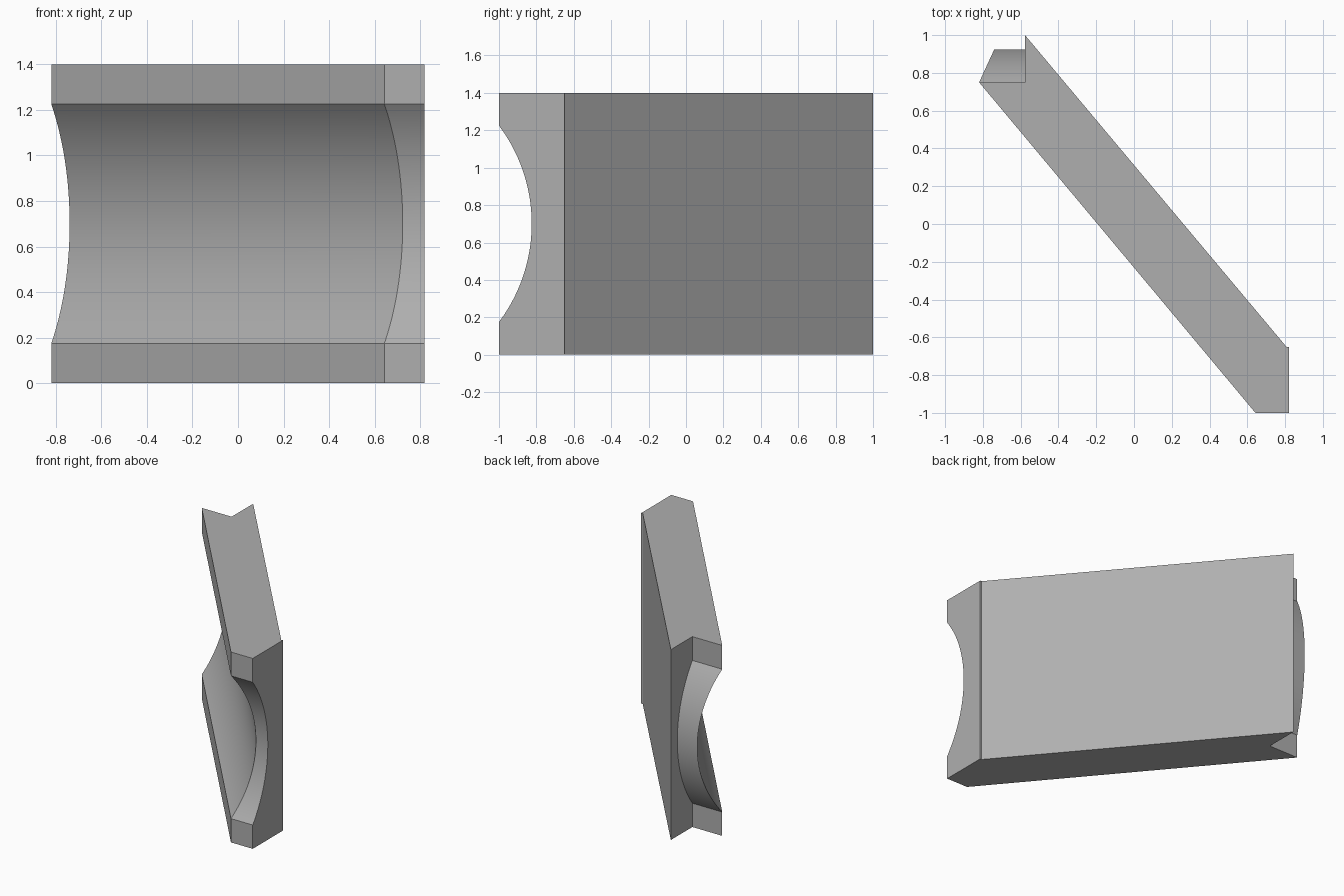
import bpy
import bmesh
import math

if "Cube" in bpy.data.objects:
    bpy.data.objects.remove(bpy.data.objects["Cube"])

HEIGHT = 1.4
RADIUS = 0.875             # radius of the scooped front
HALF_ANGLE = math.asin(0.6)
DEPTH = 0.175              # deepest point of the scoop
MITRE = 0.46               # x shift per unit of depth along the mitred ends
SEGMENTS = 48


def outline(depth):
    """Plan outline of the slanted panel where the front is scooped by depth."""
    shift = MITRE * depth
    return [
        (0.643 + shift, -1 + depth), (0.82, -1 + depth),
        (0.82, -0.65), (0.807, -0.65),
        (-0.577, 1.0), (-0.577, 0.75 + depth),
        (-0.82 + shift, 0.75 + depth),
    ]


# Heights and scoop depths, from the base to the top
levels = [(0.0, 0.0)]
for i in range(SEGMENTS + 1):
    a = -HALF_ANGLE + 2 * HALF_ANGLE * i / SEGMENTS
    z = HEIGHT / 2 + RADIUS * math.sin(a)
    levels.append((z, max(0.0, DEPTH - RADIUS * (1 - math.cos(a)))))
levels.append((HEIGHT, 0.0))

# Slanted cove panel: stacked outlines joined into one closed solid
bm = bmesh.new()
rings = [[bm.verts.new((x, y, z)) for x, y in outline(d)] for z, d in levels]
for low, high in zip(rings, rings[1:]):
    n = len(low)
    for i in range(n):
        j = (i + 1) % n
        bm.faces.new((low[i], low[j], high[j], high[i]))
bm.faces.new(rings[0][::-1])
bm.faces.new(rings[-1])

# Merge the coplanar strips of the flat sides
bmesh.ops.dissolve_limit(bm, angle_limit=math.radians(0.1),
                         verts=bm.verts[:], edges=bm.edges[:])
bmesh.ops.recalc_face_normals(bm, faces=bm.faces[:])

mesh = bpy.data.meshes.new("cove_panel")
bm.to_mesh(mesh)
bm.free()
panel = bpy.data.objects.new("cove_panel", mesh)
bpy.context.collection.objects.link(panel)

# Darker grey surface
grey = bpy.data.materials.new("dark_grey")
grey.diffuse_color = (0.43, 0.43, 0.43, 1)
grey.use_nodes = True
grey.node_tree.nodes["Principled BSDF"].inputs["Base Color"].default_value = grey.diffuse_color
mesh.materials.append(grey)

# Smooth scoop, crisp edges
bpy.context.view_layer.objects.active = panel
panel.select_set(True)
bpy.ops.object.shade_smooth_by_angle(angle=math.radians(20))
